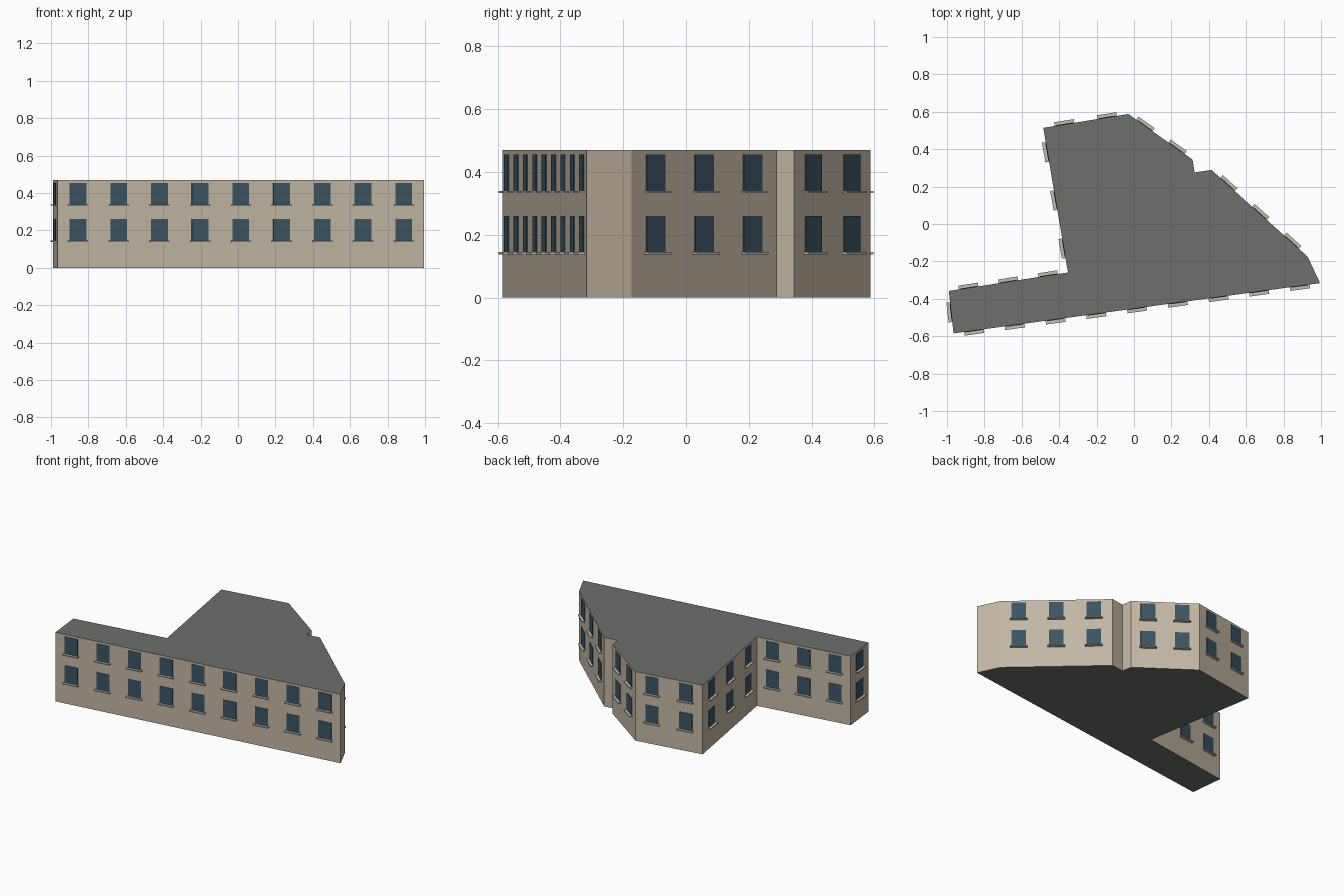
import bpy, bmesh, math
from mathutils import Vector, Matrix

if "Cube" in bpy.data.objects:
    bpy.data.objects.remove(bpy.data.objects["Cube"])

H = 0.47
# footprint corners (counter-clockwise) with window count of the wall that starts there
WALLS = [(-0.965, -0.585, 9), (0.995, -0.316, 0), (0.928, -0.174, 3), (0.414, 0.289, 0),
         (0.324, 0.276, 0), (0.313, 0.344, 2), (-0.03, 0.588, 2), (-0.485, 0.514, 3),
         (-0.353, -0.259, 3), (-0.99, -0.358, 1)]
PTS = [Vector((x, y, 0)) for x, y, _ in WALLS]


def material(name, rgb):
    m = bpy.data.materials.new(name)
    m.diffuse_color = (*rgb, 1)
    m.use_nodes = True
    m.node_tree.nodes["Principled BSDF"].inputs["Base Color"].default_value = m.diffuse_color
    return m


def finish(name, bm, mats):
    me = bpy.data.meshes.new(name)
    bm.to_mesh(me)
    bm.free()
    for m in mats:
        me.materials.append(m)
    ob = bpy.data.objects.new(name, me)
    bpy.context.collection.objects.link(ob)
    return ob


wall_mat = material("wall_stone", (0.55, 0.47, 0.36))
roof_mat = material("roof_grey", (0.15, 0.16, 0.15))
glass_mat = material("window_glass", (0.04, 0.09, 0.13))
sill_mat = material("sill_stone", (0.55, 0.50, 0.43))

# building body: extruded footprint with a flat roof
bm = bmesh.new()
base = bm.faces.new([bm.verts.new(p) for p in PTS])
ext = bmesh.ops.extrude_face_region(bm, geom=[base])
top = [g for g in ext["geom"] if isinstance(g, bmesh.types.BMVert)]
bmesh.ops.translate(bm, verts=top, vec=(0, 0, H))
if not any(f.normal.z < -0.9 for f in bm.faces):
    bm.faces.new([v for v in bm.verts if v.co.z < 0.01])
bmesh.ops.recalc_face_normals(bm, faces=bm.faces)
for f in bm.faces:
    f.material_index = 1 if abs(f.normal.z) > 0.9 else 0
finish("building_body", bm, [wall_mat, roof_mat])


def add_box(bm, frame, size, centre):
    m = frame @ Matrix.Translation(centre) @ Matrix.Diagonal((*size, 1))
    bmesh.ops.create_cube(bm, size=1, matrix=m)


# window panes and sills, evenly spaced along each wall
panes, sills = bmesh.new(), bmesh.new()
for i, (x, y, n) in enumerate(WALLS):
    a, b = PTS[i], PTS[(i + 1) % len(PTS)]
    d = b - a
    angle = math.atan2(d.y, d.x)
    for k in range(n):
        p = a + d * (k + 0.5) / n
        for z in (0.2025, 0.3975):
            frame = Matrix.Translation((p.x, p.y, z)) @ Matrix.Rotation(angle, 4, 'Z')
            add_box(panes, frame, (0.09, 0.006, 0.115), (0, 0, 0))
            add_box(sills, frame, (0.106, 0.02, 0.007), (0, -0.01, -0.061))
finish("window_panes", panes, [glass_mat])
finish("window_sills", sills, [sill_mat])
